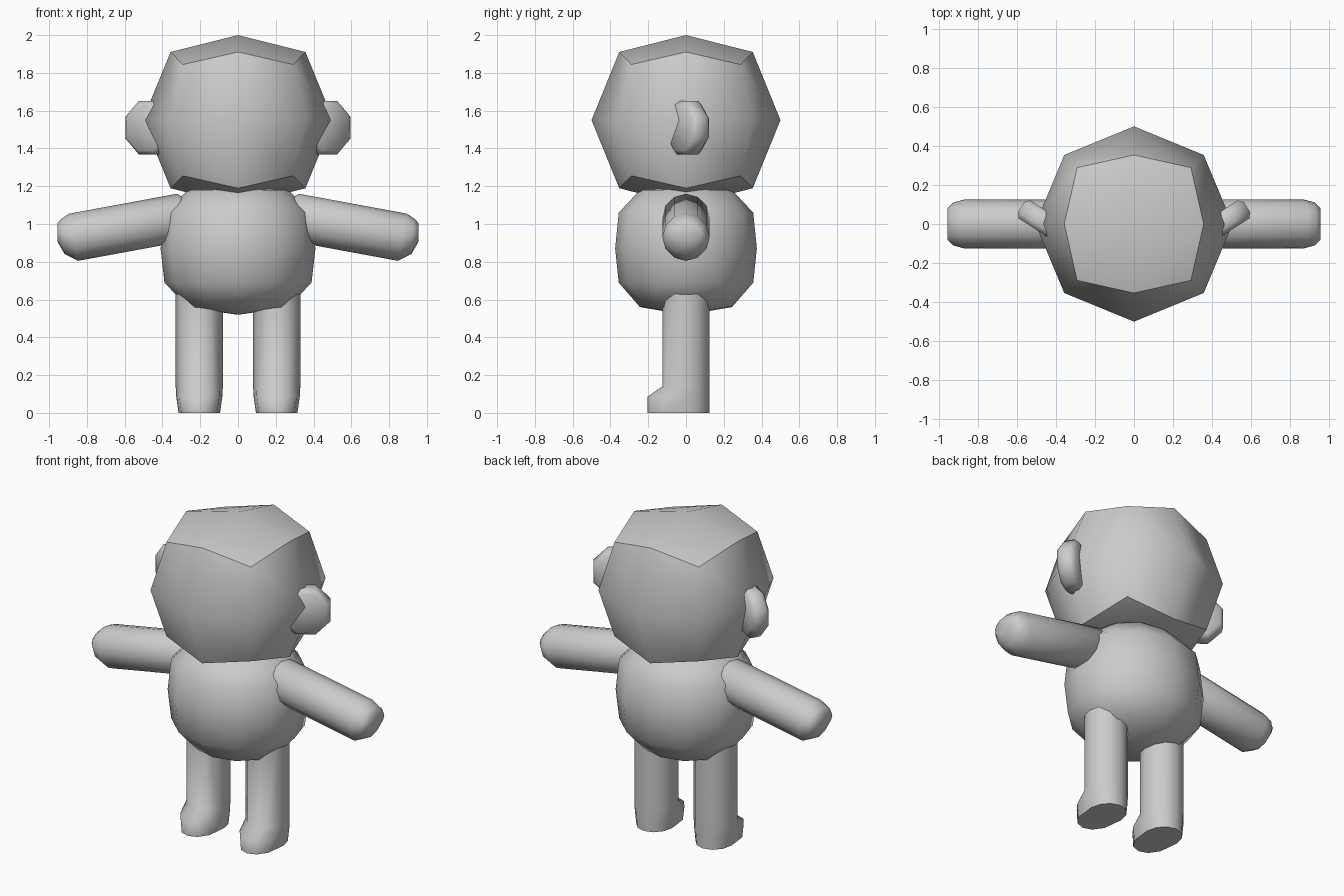
import bpy, bmesh, math
from mathutils import Vector

if "Cube" in bpy.data.objects:
    bpy.data.objects.remove(bpy.data.objects["Cube"])

grey = bpy.data.materials.new("plain_grey")
grey.diffuse_color = (0.6, 0.6, 0.6, 1)
grey.use_nodes = True
grey.node_tree.nodes["Principled BSDF"].inputs["Base Color"].default_value = grey.diffuse_color


def finish(bm, name, smooth=50):
    bmesh.ops.recalc_face_normals(bm, faces=bm.faces)
    me = bpy.data.meshes.new(name)
    bm.to_mesh(me)
    bm.free()
    ob = bpy.data.objects.new(name, me)
    bpy.context.collection.objects.link(ob)
    me.materials.append(grey)
    bpy.ops.object.select_all(action='DESELECT')
    ob.select_set(True)
    bpy.context.view_layer.objects.active = ob
    bpy.ops.object.shade_smooth_by_angle(angle=math.radians(smooth))
    return ob


def loft(name, rings, smooth=50):
    """Skin a list of closed rings and cap both ends."""
    bm = bmesh.new()
    rows = [[bm.verts.new(p) for p in ring] for ring in rings]
    n = len(rows[0])
    for a, b in zip(rows, rows[1:]):
        for i in range(n):
            j = (i + 1) % n
            bm.faces.new((a[i], a[j], b[j], b[i]))
    for row in (rows[0], rows[-1]):
        bmesh.ops.poke(bm, faces=[bm.faces.new(row)])
    return finish(bm, name, smooth)


def circle(n, offset=0.0):
    return [(math.cos(t), math.sin(t)) for t in
            (2 * math.pi * (i + offset) / n for i in range(n))]


# Head: a coarse cube sphere with slightly flattened poles
bm = bmesh.new()
bmesh.ops.create_cube(bm, size=2)
bmesh.ops.subdivide_edges(bm, edges=bm.edges[:], cuts=1, use_grid_fill=True)
for v in bm.verts:
    p = v.co.normalized()
    v.co = (0.505 * p.x, 0.5 * p.y, 1.55 + max(-0.45, min(0.45, 0.51 * p.z)))
finish(bm, "head")

# Body: a barrel of rings, closed to shallow points at top and bottom
rings = [[(0.41 * r * c, 0.375 * r * k, z) for c, k in circle(12)]
         for z, r in ((0.52, 0.02), (0.56, 0.65), (0.69, 0.95), (0.87, 1.0),
                      (1.06, 0.95), (1.18, 0.65), (1.22, 0.02))]
loft("body", rings, 60)

for s, side in ((1, "right"), (-1, "left")):
    # Arm: a round-ended tube sloping down from the shoulder
    # (centre x, centre z, sideways radius, upright radius, lean)
    rings = []
    for x, z, ry, rz, lean in ((0.25, 1.045, 0.08, 0.08, 0.185),
                               (0.30, 1.035, 0.125, 0.125, 0.185),
                               (0.87, 0.93, 0.125, 0.125, 0.185),
                               (0.925, 0.935, 0.11, 0.095, 0.08),
                               (0.955, 0.955, 0.08, 0.05, 0)):
        rings.append([(s * (x + lean * rz * k), ry * c, z + rz * k)
                      for c, k in circle(12)])
    loft(side + "_arm", rings, 65)

    # Leg with a foot reaching forward
    rings = []
    for z, rx, front, square in ((0, 0.11, 0.205, 0.7), (0.085, 0.122, 0.205, 0.7),
                                 (0.14, 0.125, 0.125, 1), (0.66, 0.125, 0.125, 1)):
        rings.append([(s * (0.205 + rx * c),
                       -front * (-k) ** square if k < 0 else 0.125 * k, z)
                      for c, k in circle(12)])
    loft(side + "_leg", rings, 75)

    # Ear: a thick eight-sided disc turned backwards
    d, n = Vector((0.84, 0.54, 0)), Vector((-0.54, 0.84, 0))
    rings = []
    for t, r in ((-0.055, 0.13), (-0.03, 0.153), (0.03, 0.153), (0.055, 0.13)):
        ring = []
        for c, k in circle(8, 0.5):
            p = Vector((0.46, 0.01, 1.51)) + d * (r * c) + n * t
            ring.append((s * p.x, p.y, p.z + r * k))
        rings.append(ring)
    loft(side + "_ear", rings, 65)
